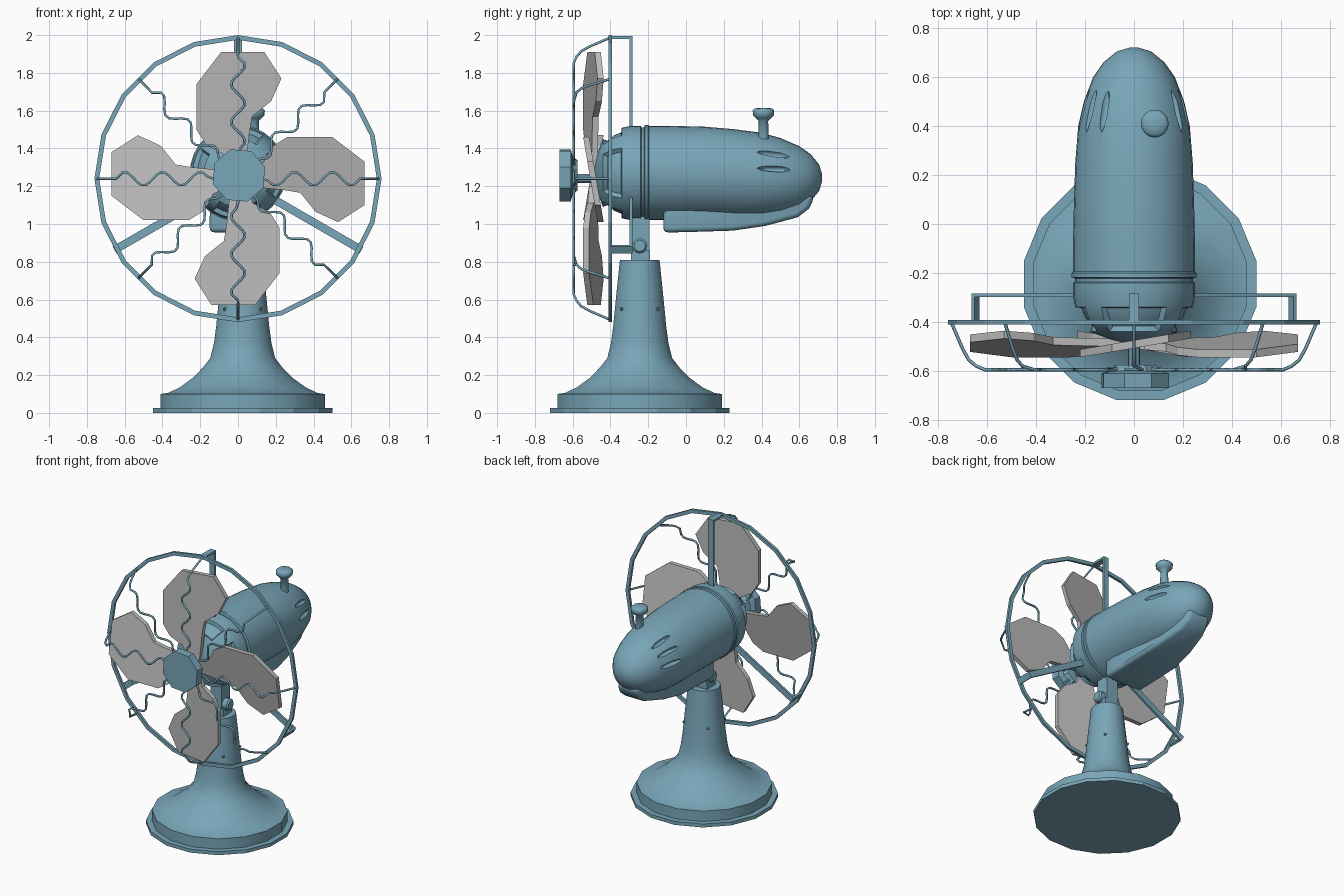
import bpy, bmesh, math
from mathutils import Matrix, Vector

if "Cube" in bpy.data.objects:
    bpy.data.objects.remove(bpy.data.objects["Cube"])

def material(name, rgb):
    m = bpy.data.materials.new(name)
    m.diffuse_color = (*rgb, 1)
    m.use_nodes = True
    m.node_tree.nodes["Principled BSDF"].inputs["Base Color"].default_value = m.diffuse_color
    return m

BLUE = material("dusty_blue", (0.19, 0.38, 0.48))
GREY = material("blade_grey", (0.50, 0.50, 0.50))
FAN_Z = 1.24

def finish(name, bm, mat=BLUE, smooth=None):
    bmesh.ops.recalc_face_normals(bm, faces=bm.faces)
    me = bpy.data.meshes.new(name)
    bm.to_mesh(me)
    bm.free()
    ob = bpy.data.objects.new(name, me)
    bpy.context.collection.objects.link(ob)
    me.materials.append(mat)
    if smooth:
        shade(ob, smooth)
    return ob

def activate(ob):
    bpy.ops.object.select_all(action='DESELECT')
    ob.select_set(True)
    bpy.context.view_layer.objects.active = ob

def shade(ob, angle):
    activate(ob)
    bpy.ops.object.shade_smooth_by_angle(angle=math.radians(angle))

def apply_mod(ob, kind, **settings):
    mod = ob.modifiers.new(kind.lower(), kind)
    for k, v in settings.items():
        setattr(mod, k, v)
    activate(ob)
    bpy.ops.object.modifier_apply(modifier=mod.name)

def lathe_bm(profile, n, axis, loc, phase=0.0):
    """Revolve (radius, height) points; a closed end is capped."""
    bm = bmesh.new()
    rows = []
    for r, h in profile:
        row = []
        for i in range(n):
            a = phase + 2 * math.pi * i / n
            c, s = r * math.cos(a), r * math.sin(a)
            p = {'X': (h, c, s), 'Y': (c, h, s), 'Z': (c, s, h)}[axis]
            row.append(bm.verts.new(Vector(p) + Vector(loc)))
        rows.append(row)
    for a, b in zip(rows, rows[1:]):
        for i in range(n):
            j = (i + 1) % n
            bm.faces.new((a[i], a[j], b[j], b[i]))
    bm.faces.new(rows[0])
    bm.faces.new(rows[-1])
    return bm

def lathe(name, profile, n, axis, loc, phase=0.0, mat=BLUE, smooth=None):
    return finish(name, lathe_bm(profile, n, axis, loc, phase), mat, smooth)

def box(bm, lo, hi, rot=None):
    size = [b - a for a, b in zip(lo, hi)]
    mid = [(a + b) / 2 for a, b in zip(lo, hi)]
    m = Matrix.Translation(mid) @ Matrix.Diagonal((*size, 1))
    bmesh.ops.create_cube(bm, size=1, matrix=(rot @ m) if rot else m)

def prism(bm, front, back):
    a = [bm.verts.new(p) for p in front]
    b = [bm.verts.new(p) for p in back]
    bm.faces.new(a)
    bm.faces.new(b)
    for i in range(len(a)):
        j = (i + 1) % len(a)
        bm.faces.new((a[i], a[j], b[j], b[i]))

def spin(deg):
    """Turn about the fan axis; the part is modelled pointing up."""
    return Matrix.Translation((0, 0, FAN_Z)) @ Matrix.Rotation(math.radians(deg), 4, 'Y')

# Base and flared stand
BASE = (0.025, -0.245, 0)
lathe("base_plate", [(0.484, 0), (0.484, 0.025)], 16, 'Z', BASE, math.pi / 16)
lathe("stand", [(0.445, 0.02), (0.445, 0.1), (0.405, 0.105), (0.34, 0.135), (0.27, 0.185),
                (0.215, 0.24), (0.175, 0.29), (0.155, 0.37), (0.143, 0.46), (0.125, 0.64),
                (0.107, 0.81)], 16, 'Z', BASE, math.pi / 16, smooth=35)
bm = bmesh.new()
for sx in (-1, 1):
    for sy in (-1, 1):
        p = (BASE[0] + sx * 0.096, BASE[1] + sy * 0.096, 0.55)
        bmesh.ops.create_icosphere(bm, subdivisions=1, radius=0.01, matrix=Matrix.Translation(p))
finish("stand_screws", bm)

# Tilting neck with pivot bolt
bm = bmesh.new()
box(bm, (-0.035, -0.29, 0.8), (0.085, -0.19, 0.86))
box(bm, (-0.02, -0.287, 0.84), (0.07, -0.193, 1.06))
finish("neck", bm)
lathe("pivot_bolt", [(0.03, -0.08), (0.04, -0.07), (0.04, 0.08), (0.03, 0.09)], 12, 'X',
      (0.025, -0.245, 0.885), smooth=40)

# Motor housing: revolved shell whose tail droops a little
bm = lathe_bm([(0.04, -0.485), (0.1, -0.47), (0.18, -0.44), (0.22, -0.39), (0.24, -0.34),
               (0.25, -0.29), (0.25, -0.24), (0.241, -0.236), (0.241, -0.222), (0.255, -0.218),
               (0.255, -0.2), (0.25, -0.195), (0.25, -0.1), (0.245, 0.1), (0.24, 0.25),
               (0.228, 0.4), (0.205, 0.5), (0.167, 0.6), (0.125, 0.66), (0.07, 0.705),
               (0.02, 0.72)], 32, 'Y', (0, 0, 1.27))
for v in bm.verts:
    v.co.z -= 0.025 * min(1, max(0, (v.co.y - 0.1) / 0.5))
# Four sunken windows in the nose
bm.normal_update()
bmesh.ops.recalc_face_normals(bm, faces=bm.faces)
for k in range(4):
    aim = k * math.pi / 2
    window = []
    for f in bm.faces:
        c = f.calc_center_median()
        off = math.remainder(math.atan2(c.z - 1.27, c.x) - aim, 2 * math.pi)
        if -0.44 < c.y < -0.34 and abs(off) < 0.6:
            window.append(f)
    bmesh.ops.inset_region(bm, faces=window, thickness=0.012, depth=-0.022, use_even_offset=True)
motor = finish("motor_housing", bm)

# Tail cooling slots
bm = bmesh.new()
for deg in (-80, -57, -35, 57, 80):
    a = math.radians(deg)
    m = (Matrix.Translation((0, 0, 1.255)) @ Matrix.Rotation(a, 4, 'Y')
         @ Matrix.Translation((0, 0.475, 0.217)) @ Matrix.Rotation(-0.2, 4, 'X')
         @ Matrix.Diagonal((0.017, 0.105, 0.03, 1)))
    bmesh.ops.create_uvsphere(bm, u_segments=10, v_segments=8, radius=1, matrix=m)
cutter = finish("slot_cutter", bm)
cutter.hide_render = True
apply_mod(motor, 'BOOLEAN', operation='DIFFERENCE', object=cutter, solver='EXACT')
bpy.data.objects.remove(cutter)
shade(motor, 35)

# Keel under the motor, narrowing to the tail
keel = [(-0.12, 0.955), (0.0, 0.957), (0.25, 0.965), (0.42, 0.99), (0.59, 1.035),
        (0.65, 1.08), (0.68, 1.14), (0.55, 1.25), (-0.12, 1.25)]
def keel_side(s):
    return [(s * (0.15 - 0.07 * max(0, (y - 0.3) / 0.38)), y, z) for y, z in keel]
bm = bmesh.new()
prism(bm, keel_side(-1), keel_side(1))
ob = finish("motor_keel", bm)
apply_mod(ob, 'BEVEL', width=0.025, segments=3, limit_method='ANGLE', angle_limit=0.6)
shade(ob, 40)

# Oscillation knob
lathe("knob", [(0.028, 1.45), (0.025, 1.545), (0.04, 1.56), (0.055, 1.575), (0.057, 1.6),
               (0.045, 1.612), (0.015, 1.615)], 16, 'Z', (0.085, 0.41, 0), smooth=50)

# Shaft and front hub plate
lathe("shaft", [(0.025, -0.6), (0.025, -0.45)], 10, 'Y', (0, 0, FAN_Z))
lathe("hub_plate", [(0.145, -0.67), (0.145, -0.61), (0.105, -0.6), (0.085, -0.575)], 8, 'Y',
      (0.005, 0, 1.257), math.radians(18))

# Four pitched blades
outline = [(-0.04, 0.04), (-0.08, 0.13), (-0.17, 0.18), (-0.22, 0.26), (-0.22, 0.50),
           (-0.09, 0.67), (0.14, 0.67), (0.23, 0.53), (0.175, 0.41), (0.075, 0.33),
           (0.06, 0.24), (0.04, 0.04)]
bm = bmesh.new()
for k in range(4):
    m = spin(90 * k)
    prism(bm, [m @ Vector((x, -0.507 + 0.17 * x, z)) for x, z in outline],
          [m @ Vector((x, -0.475 + 0.17 * x, z)) for x, z in outline])
finish("blades", bm, GREY)

# Guard ring: square section, 20 sides
bm = bmesh.new()
section = [(0.735, -0.411), (0.76, -0.411), (0.76, -0.393), (0.735, -0.393)]
rows = []
for i in range(20):
    a = 2 * math.pi * i / 20
    rows.append([bm.verts.new((r * math.sin(a), y, FAN_Z + r * math.cos(a))) for r, y in section])
for i in range(20):
    a, b = rows[i], rows[(i + 1) % 20]
    for j in range(4):
        k = (j + 1) % 4
        bm.faces.new((a[j], a[k], b[k], b[j]))
finish("guard_ring", bm)

# Three straps holding the ring to the motor
bm = bmesh.new()
for deg in (0, 120, 240):
    box(bm, (-0.021, -0.298, 0.2), (0.021, -0.283, 0.755), spin(deg))
    box(bm, (-0.021, -0.4, 0.74), (0.021, -0.283, 0.755), spin(deg))
finish("guard_straps", bm)

# Eight wavy guard wires
curve = bpy.data.curves.new("guard_wires", 'CURVE')
curve.dimensions = '3D'
curve.bevel_depth = 0.007
curve.bevel_resolution = 1
curve.materials.append(BLUE)
path = [(0, -0.59, 0.02), (0, -0.595, 0.13)]
for i in range(19):
    r = 0.16 + 0.025 * i
    path.append((0.036 * math.cos(2 * math.pi * (r - 0.2) / 0.2), -0.595, r))
path += [(0, -0.58, 0.645), (0, -0.555, 0.675), (0, -0.51, 0.70), (0, -0.405, 0.745)]
for k in range(8):
    sp = curve.splines.new('POLY')
    sp.points.add(len(path) - 1)
    for pt, p in zip(sp.points, path):
        pt.co = (*(spin(45 * k) @ Vector(p)), 1)
wires = bpy.data.objects.new("guard_wires", curve)
bpy.context.collection.objects.link(wires)
